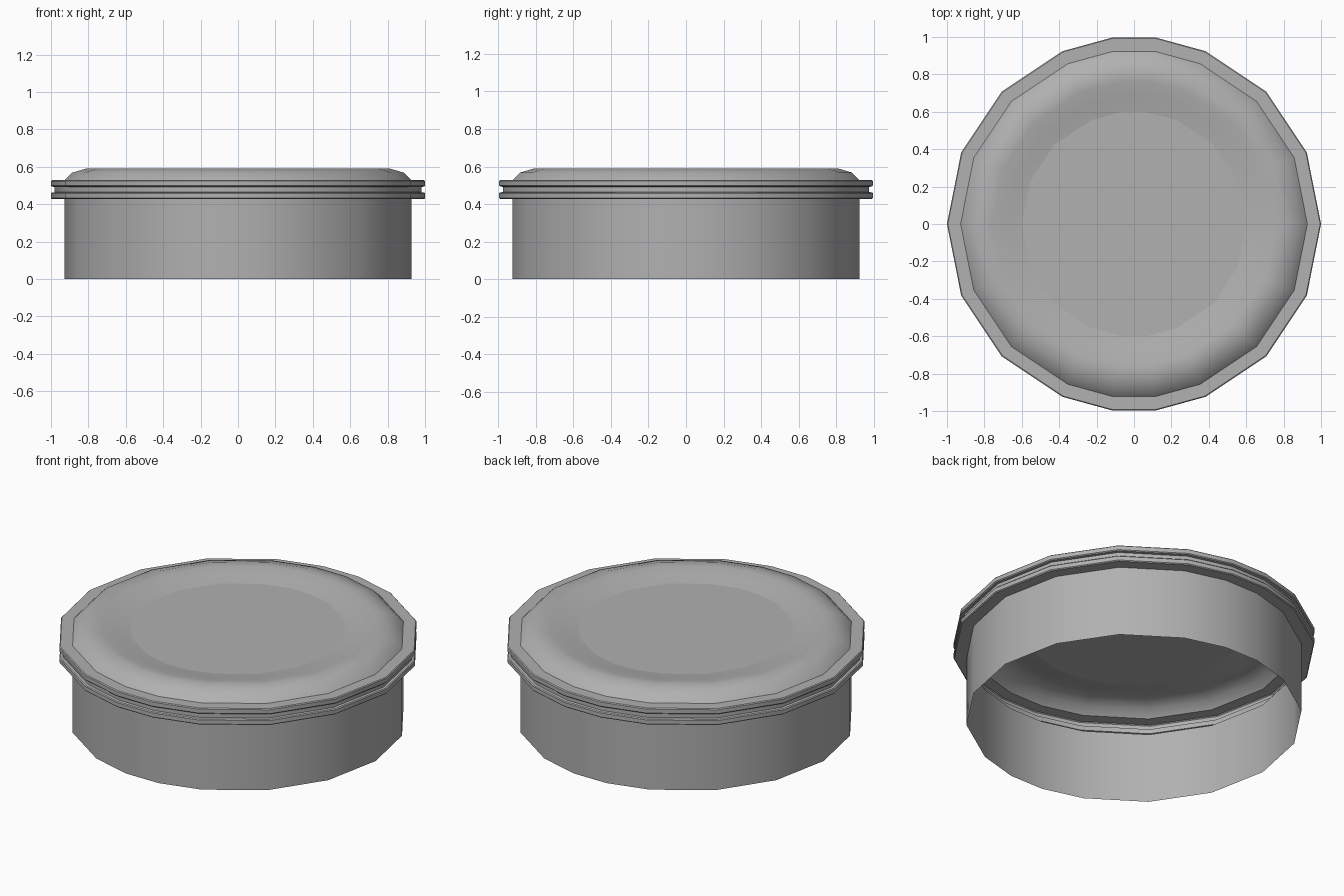
import bpy, bmesh
from math import cos, sin, radians

if "Cube" in bpy.data.objects:
    bpy.data.objects.remove(bpy.data.objects["Cube"])

# 18-sided outline: a 16-gon whose front and back corners are cut flat
quarter = [(cos(radians(a)), sin(radians(a))) for a in (22.5, 45, 67.5)] + [(0.12, 0.996)]
half = [(1, 0)] + quarter + [(-x, y) for x, y in reversed(quarter)]
OUTLINE = half + [(-x, -y) for x, y in half]

# Mid grey
grey = bpy.data.materials.new("mid_grey")
grey.diffuse_color = (0.44, 0.44, 0.44, 1)
grey.use_nodes = True
grey.node_tree.nodes["Principled BSDF"].inputs["Base Color"].default_value = grey.diffuse_color


def sweep(name, profile, cap=False):
    """Sweep a bottom-to-top (radius, z) profile round the outline."""
    bm = bmesh.new()
    rings = [[bm.verts.new((x * r, y * r, z)) for x, y in OUTLINE] for r, z in profile]
    n = len(OUTLINE)
    for low, high in zip(rings, rings[1:]):
        for i in range(n):
            j = (i + 1) % n
            bm.faces.new((low[i], low[j], high[j], high[i]))
    if cap:
        bm.faces.new(rings[-1])
    mesh = bpy.data.meshes.new(name)
    bm.to_mesh(mesh)
    bm.free()
    mesh.materials.append(grey)
    ob = bpy.data.objects.new(name, mesh)
    bpy.context.collection.objects.link(ob)
    bpy.ops.object.select_all(action='DESELECT')
    ob.select_set(True)
    bpy.context.view_layer.objects.active = ob
    bpy.ops.object.shade_smooth_by_angle(angle=radians(32))
    if cap:
        mesh.polygons[-1].use_smooth = False
    return ob


# Open-bottomed side wall
sweep("side_wall", [(0.927, 0), (0.927, 0.428)])

# Projecting rim with a groove round its middle
lower = [(0.927, 0.428), (0.995, 0.428), (1.0, 0.433), (1.0, 0.457), (0.995, 0.462), (0.98, 0.464)]
sweep("grooved_rim", lower + [(r, 0.956 - z) for r, z in reversed(lower)])

# Rounded shoulder falling to a shallow dished centre with a flat floor
sweep("dished_top", [(0.927, 0.528), (0.888, 0.568), (0.81, 0.591),
                     (0.76, 0.588), (0.68, 0.570), (0.6, 0.557)], cap=True)
